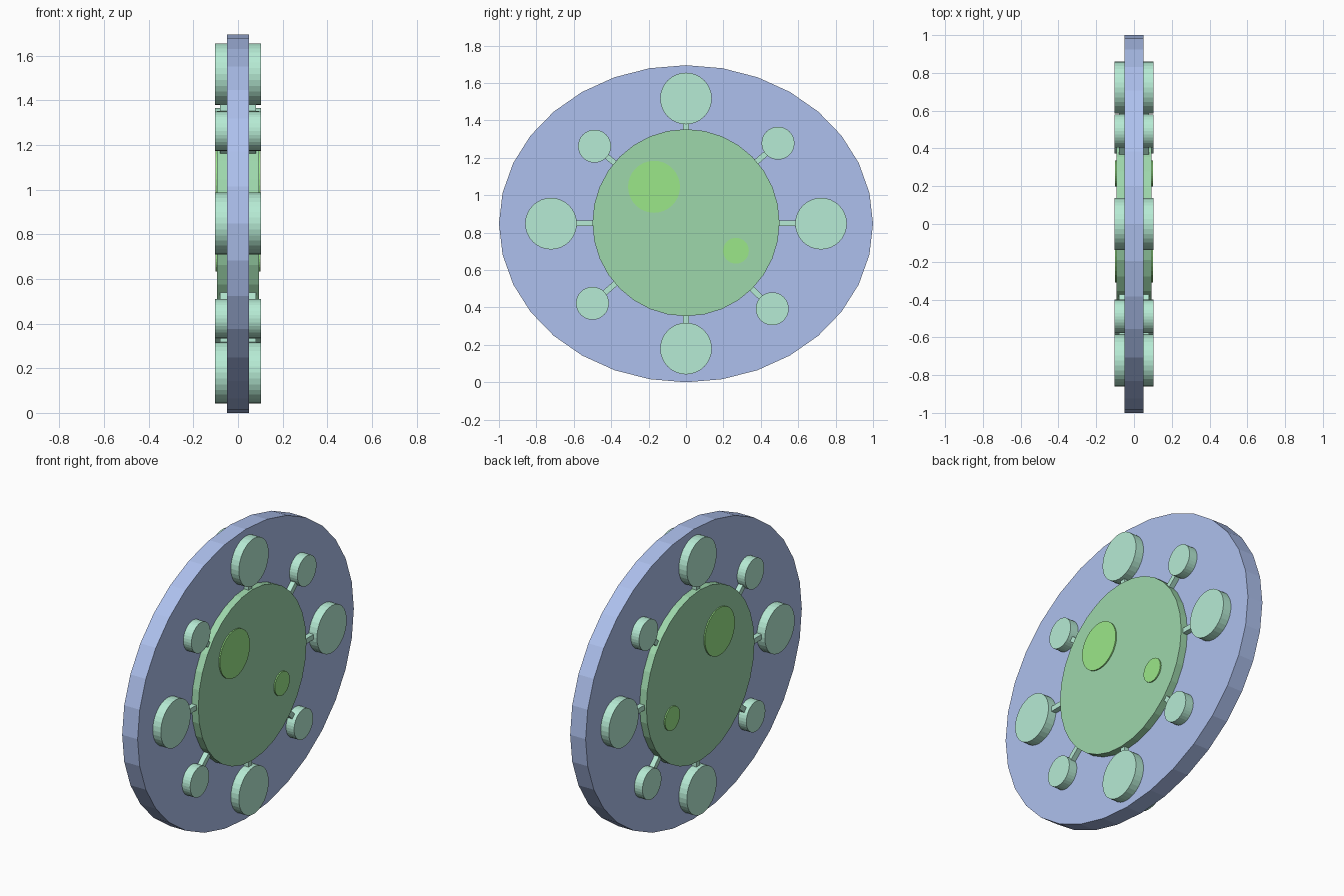
import bpy
import math

if "Cube" in bpy.data.objects:
    bpy.data.objects.remove(bpy.data.objects["Cube"])


def material(name, color):
    m = bpy.data.materials.new(name)
    m.diffuse_color = (*color, 1)
    m.use_nodes = True
    m.node_tree.nodes["Principled BSDF"].inputs["Base Color"].default_value = m.diffuse_color
    return m


BLUE = material("plate_blue", (0.42, 0.53, 0.85))
GREEN = material("disc_green", (0.34, 0.68, 0.41))
MINT = material("pod_mint", (0.47, 0.83, 0.66))
LIME = material("spot_lime", (0.33, 0.80, 0.25))


def finish(name, mat):
    ob = bpy.context.object
    ob.name = name
    ob.data.materials.append(mat)
    bpy.ops.object.transform_apply(location=False, rotation=True, scale=True)
    return ob


def disc(name, y, z, r, half, mat, rz=None):
    """Cylinder along x, reaching +-half, optionally elliptical."""
    bpy.ops.mesh.primitive_cylinder_add(vertices=32, radius=1, depth=2 * half,
                                        location=(0, y, z),
                                        rotation=(0, math.pi / 2, 0))
    bpy.context.object.scale = (rz or r, r, 1)
    return finish(name, mat)


def spoke(name, y, z, mat):
    """Bar from inside the centre disc to inside a pod."""
    dy, dz = y, z - CZ
    length = math.hypot(dy, dz)
    start = 0.44
    mid = (start + length) / 2 / length
    bpy.ops.mesh.primitive_cube_add(size=1, location=(0, dy * mid, CZ + dz * mid),
                                    rotation=(math.atan2(dz, dy), 0, 0))
    bpy.context.object.scale = (0.16, length - start, 0.03)
    return finish(name, mat)


CZ = 0.853

# Oval back plate and raised centre disc
disc("oval_plate", 0, 0.8475, 1.0, 0.05, BLUE, rz=0.8475)
disc("centre_disc", 0, CZ, 0.5, 0.093, GREEN)

# Spots showing on both faces of the centre disc
disc("large_spot", -0.171, 1.045, 0.139, 0.1, LIME)
disc("small_spot", 0.267, 0.703, 0.069, 0.1, LIME)

# Outer pods, each joined to the centre disc by a spoke
pods = [(0, 1.517, 0.138), (0, 0.18, 0.138), (0.722, 0.848, 0.138), (-0.722, 0.848, 0.138),
        (-0.489, 1.262, 0.088), (0.492, 1.278, 0.088), (-0.5, 0.422, 0.088), (0.461, 0.393, 0.088)]
for i, (y, z, r) in enumerate(pods, 1):
    disc(f"pod_{i}", y, z, r, 0.102, MINT)
    spoke(f"spoke_{i}", y, z, MINT)
